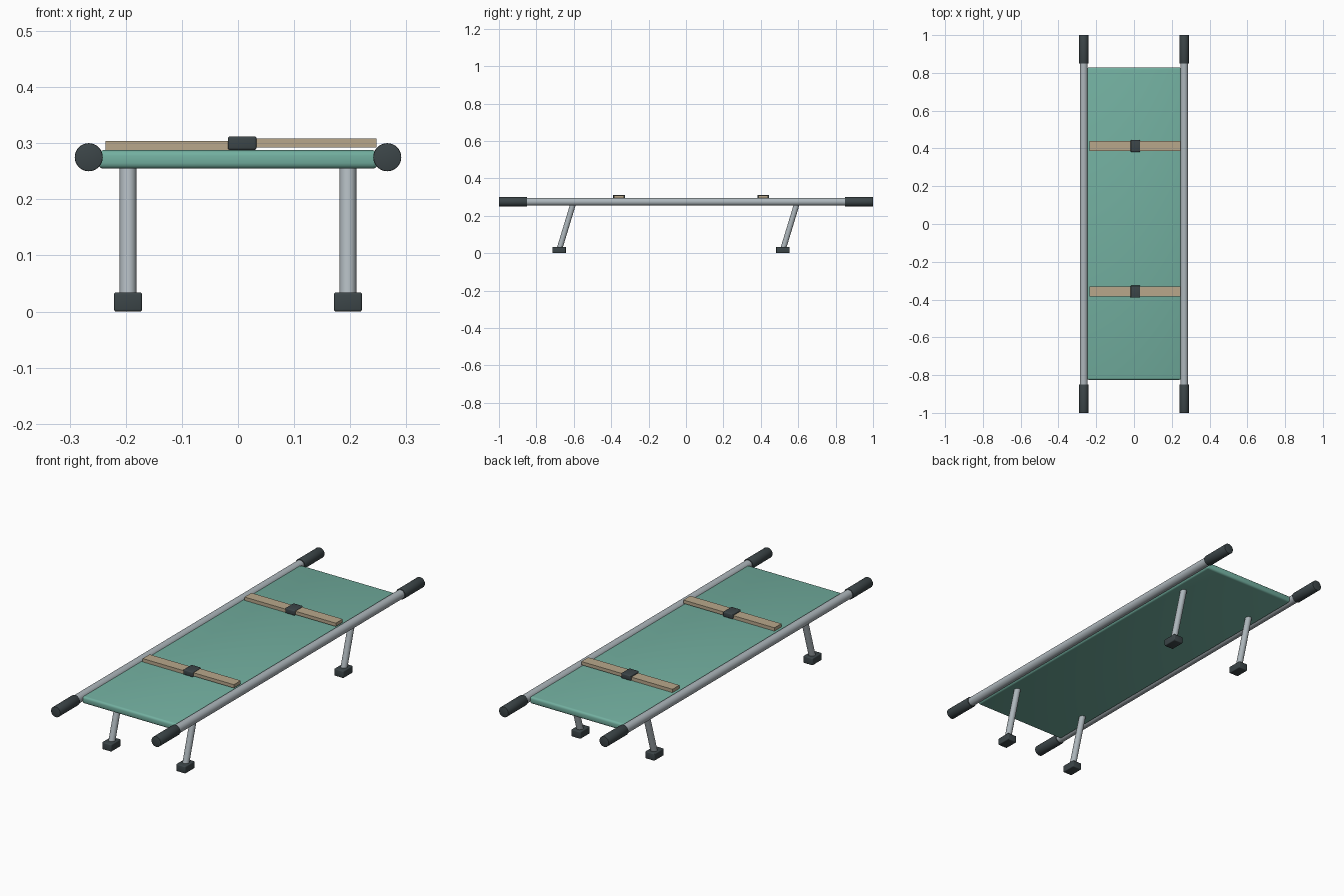
import bpy
from mathutils import Vector

if "Cube" in bpy.data.objects:
    bpy.data.objects.remove(bpy.data.objects["Cube"])


def material(name, rgb):
    m = bpy.data.materials.new(name)
    m.diffuse_color = (*rgb, 1)
    m.use_nodes = True
    m.node_tree.nodes["Principled BSDF"].inputs["Base Color"].default_value = m.diffuse_color
    return m


FABRIC = material("green_canvas", (0.17, 0.43, 0.35))
METAL = material("aluminium", (0.42, 0.47, 0.50))
RUBBER = material("dark_rubber", (0.045, 0.06, 0.065))
WEBBING = material("tan_webbing", (0.48, 0.39, 0.26))


def finish(ob, name, mat, bevel, segments=3):
    ob.name = name
    ob.data.materials.append(mat)
    if bevel:
        mod = ob.modifiers.new("bevel", "BEVEL")
        mod.width = bevel
        mod.segments = segments
        mod.limit_method = 'ANGLE'
        mod.angle_limit = 0.8
        bpy.ops.object.modifier_apply(modifier=mod.name)
    bpy.ops.object.shade_smooth_by_angle()
    return ob


def box(name, lo, hi, mat, bevel=0.0):
    lo, hi = Vector(lo), Vector(hi)
    bpy.ops.mesh.primitive_cube_add(size=1, location=(lo + hi) / 2)
    ob = bpy.context.object
    ob.scale = hi - lo
    bpy.ops.object.transform_apply(location=False, rotation=False, scale=True)
    return finish(ob, name, mat, bevel)


def rod(name, a, b, radius, mat, bevel=0.0):
    a, b = Vector(a), Vector(b)
    bpy.ops.mesh.primitive_cylinder_add(vertices=32, radius=radius,
                                        depth=(b - a).length, location=(a + b) / 2)
    ob = bpy.context.object
    ob.rotation_euler = (b - a).to_track_quat('Z', 'Y').to_euler()
    return finish(ob, name, mat, bevel, 2)


# canvas bed
box("canvas_bed", (-0.25, -0.825, 0.2545), (0.25, 0.828, 0.2875), FABRIC, 0.01)

for side, s in (("left", -1), ("right", 1)):
    # carrying poles with a grip at each end
    x = s * 0.266
    rod(f"{side}_pole", (x, -0.95, 0.275), (x, 0.95, 0.275), 0.021, METAL)
    for end, e in (("front", -1), ("back", 1)):
        rod(f"{end}_{side}_grip", (x, e * 0.85, 0.275), (x, e * 1.0, 0.275),
            0.025, RUBBER, 0.002)

    # legs all lean the same way, each on a block foot
    for end, y in (("front", -0.678), ("back", 0.518)):
        lx = s * 0.196
        rod(f"{end}_{side}_leg", (lx, y, 0.018), (lx, y + 0.075, 0.265), 0.015, METAL)
        box(f"{end}_{side}_foot", (lx - 0.025, y - 0.036, 0),
            (lx + 0.025, y + 0.036, 0.034), RUBBER, 0.004)

# straps in two halves, joined by a buckle
for end, y in (("front", -0.358), ("back", 0.413)):
    box(f"{end}_strap_left", (-0.236, y - 0.026, 0.288), (0.008, y + 0.026, 0.304), WEBBING)
    box(f"{end}_strap_right", (0.007, y - 0.026, 0.292), (0.247, y + 0.026, 0.308), WEBBING)
    box(f"{end}_buckle", (-0.018, y - 0.032, 0.288), (0.033, y + 0.032, 0.312), RUBBER, 0.004)
